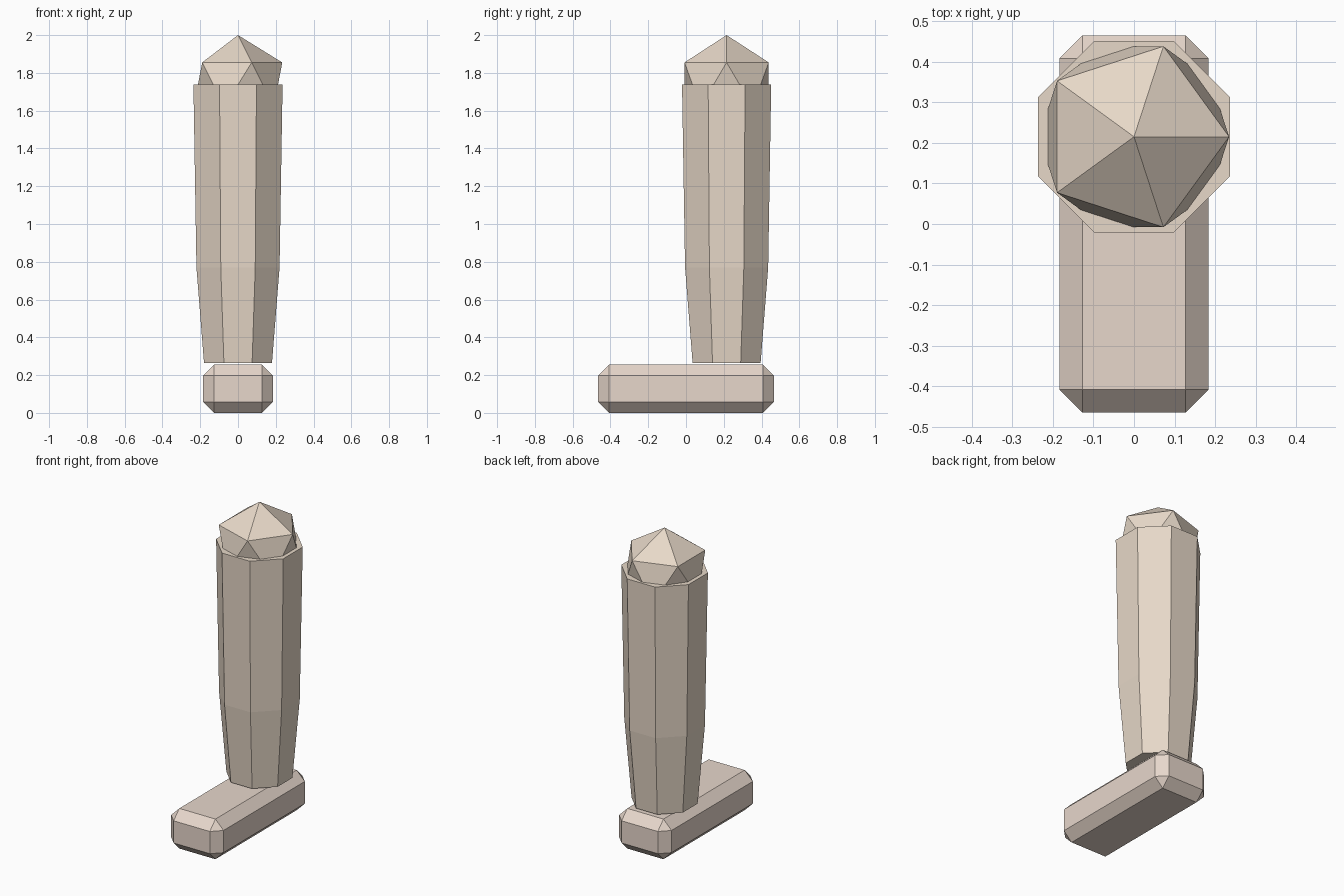
import bpy, bmesh
from math import pi, cos, sin

if "Cube" in bpy.data.objects:
    bpy.data.objects.remove(bpy.data.objects["Cube"])

LEG_Y = 0.215


def material(name, color):
    mat = bpy.data.materials.new(name)
    mat.diffuse_color = color
    mat.use_nodes = True
    mat.node_tree.nodes["Principled BSDF"].inputs["Base Color"].default_value = mat.diffuse_color
    return mat


def add_object(name, bm, mat):
    bmesh.ops.recalc_face_normals(bm, faces=bm.faces)
    mesh = bpy.data.meshes.new(name)
    bm.to_mesh(mesh)
    bm.free()
    mesh.materials.append(mat)
    obj = bpy.data.objects.new(name, mesh)
    bpy.context.collection.objects.link(obj)
    return obj


skin = material("skin", (0.80, 0.69, 0.58, 1))
foot_skin = material("foot_skin", (0.80, 0.68, 0.60, 1))

# Foot: long box with every edge chamfered
bm = bmesh.new()
bmesh.ops.create_cube(bm, size=1)
bmesh.ops.scale(bm, verts=bm.verts, vec=(0.368, 0.93, 0.255))
bmesh.ops.translate(bm, verts=bm.verts, vec=(0, 0, 0.1275))
bmesh.ops.bevel(bm, geom=bm.edges[:], offset=0.057, segments=1,
                affect='EDGES', clamp_overlap=True)
add_object("foot", bm, foot_skin)

# Shin: closed octagonal column that narrows to the ankle (height, half width)
bm = bmesh.new()
rings = []
for z, half in ((0.265, 0.18), (0.77, 0.22), (1.738, 0.236)):
    r = half / cos(pi / 8)
    rings.append([bm.verts.new((r * cos((i + 0.5) * pi / 4),
                                LEG_Y + r * sin((i + 0.5) * pi / 4), z))
                  for i in range(8)])
for low, high in zip(rings, rings[1:]):
    for i in range(8):
        j = (i + 1) % 8
        bm.faces.new((low[i], low[j], high[j], high[i]))
bm.faces.new(rings[0])
bm.faces.new(rings[-1])
add_object("shin", bm, skin)

# Knee: icosahedron half sunk into the top of the shin
bm = bmesh.new()
bmesh.ops.create_icosphere(bm, subdivisions=1, radius=0.262)
bmesh.ops.translate(bm, verts=bm.verts, vec=(0, LEG_Y, 1.738))
add_object("knee", bm, skin)
